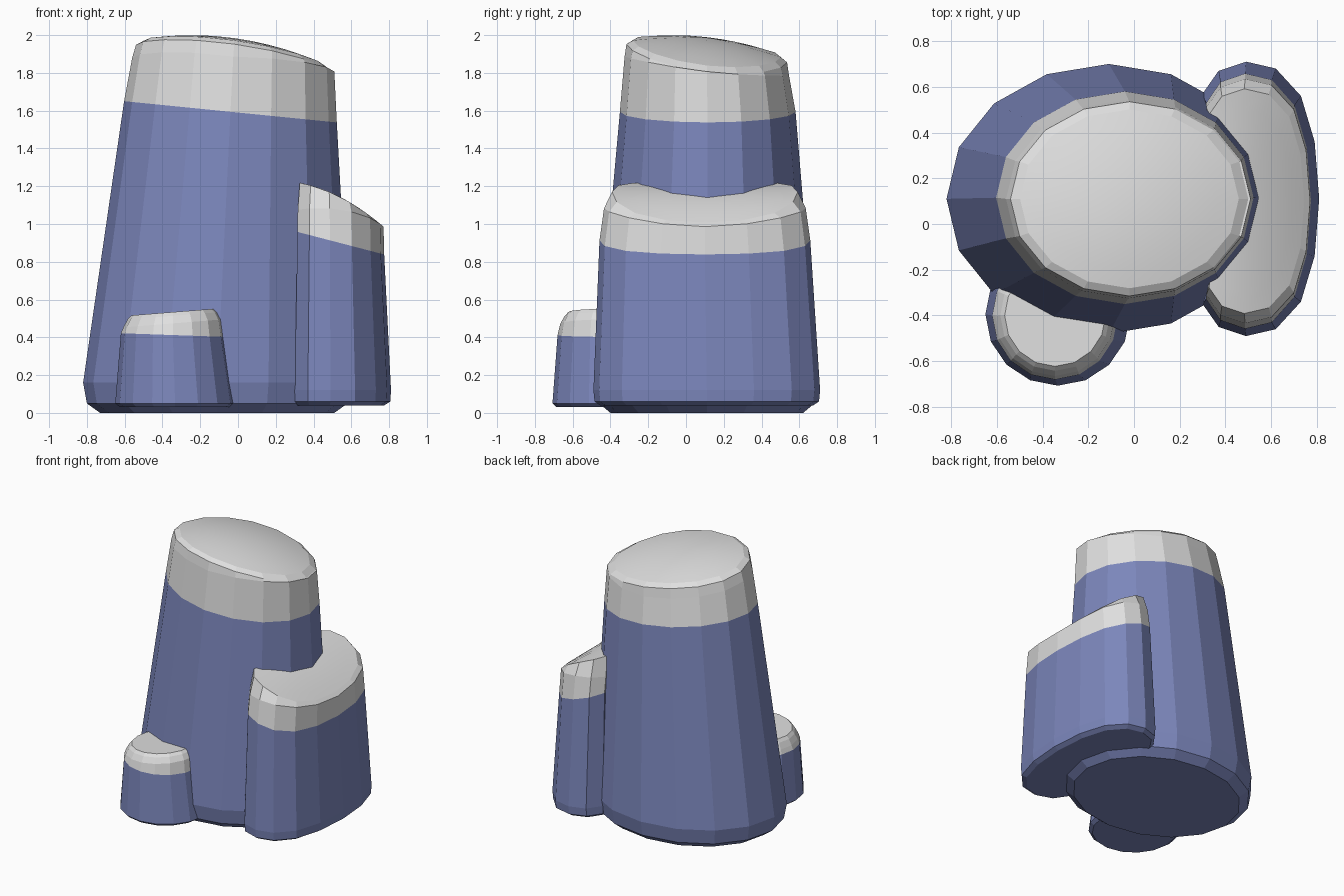
import bpy, bmesh
from math import cos, sin, tau

cube = bpy.data.objects.get("Cube")
if cube:
    bpy.data.objects.remove(cube)


def material(name, rgb):
    m = bpy.data.materials.new(name)
    m.use_nodes = True
    m.diffuse_color = (*rgb, 1)
    bsdf = next(n for n in m.node_tree.nodes if n.type == "BSDF_PRINCIPLED")
    bsdf.inputs["Base Color"].default_value = (*rgb, 1)
    return m


STONE = material("blue stone", (0.2, 0.24, 0.5))
SNOW = material("pale cap", (0.74, 0.74, 0.74))


def flat(z):
    return lambda x, y: z


def column(name, profile, rings, snow_ring, top):
    """Loft a profile through (cx, cy, sx, sy, height rule) rings, then dome it."""
    bm = bmesh.new()
    cx, cy, sx, sy, _ = rings[-1]
    dome = [(cx, cy, sx * k, sy * k, top) for k in (0.92, 0.75, 0.5, 0.25)]
    loops = []
    for ox, oy, kx, ky, height in rings + dome:
        points = [(ox + kx * u, oy + ky * v) for u, v in profile]
        loops.append([bm.verts.new((x, y, height(x, y))) for x, y in points])
    n = len(profile)
    bm.faces.new(loops[0][::-1])
    for level, (a, b) in enumerate(zip(loops, loops[1:])):
        for i in range(n):
            j = (i + 1) % n
            f = bm.faces.new((a[i], a[j], b[j], b[i]))
            f.material_index = int(level >= snow_ring)
            f.smooth = level >= len(rings)
    centre = bm.verts.new((cx, cy, top(cx, cy)))
    for i in range(n):
        f = bm.faces.new((loops[-1][i], loops[-1][(i + 1) % n], centre))
        f.material_index = 1
        f.smooth = True
    mesh = bpy.data.meshes.new(name)
    bm.to_mesh(mesh)
    bm.free()
    mesh.materials.append(STONE)
    mesh.materials.append(SNOW)
    obj = bpy.data.objects.new(name, mesh)
    bpy.context.collection.objects.link(obj)
    return obj


circle = [(cos(tau * i / 16), sin(tau * i / 16)) for i in range(16)]


# Tall leaning column
def tall_top(x, y):
    return 2.0 - 0.3 * (x + 0.25) ** 2 - 0.3 * (y + 0.08) ** 2


column("tall_column", circle, [
    (-0.11, 0.11, 0.62, 0.51, flat(0.0)),
    (-0.11, 0.11, 0.69, 0.57, flat(0.05)),
    (-0.11, 0.11, 0.71, 0.59, flat(0.16)),
    (-0.04, 0.115, 0.563, 0.465, lambda x, y: 1.59 - 0.1 * x),
    (-0.025, 0.11, 0.535, 0.435, lambda x, y: tall_top(x, y) - 0.08 + 0.14 * max(0, x)),
    (-0.02, 0.11, 0.52, 0.425, lambda x, y: tall_top(x, y) - 0.015),
], 3, tall_top)


# Half-round column wrapped against the tall one
def side_top(x, y):
    t = x - 0.4
    return 1.2 - 0.3 * t - 0.75 * t * t


half = [(0.36, 0), (0.34, 0.25), (0.28, 0.45), (0.17, 0.57), (0.04, 0.6),
        (-0.08, 0.56), (-0.15, 0.46), (-0.12, 0.3)]
side_profile = half + [(u, -v) for u, v in reversed(half[1:])]
column("side_column", side_profile, [
    (0.45, 0.11, 0.9, 0.94, flat(0.04)),
    (0.45, 0.11, 0.99, 0.99, flat(0.06)),
    (0.45, 0.11, 1, 1, flat(0.12)),
    (0.45, 0.1, 0.9, 0.93, lambda x, y: 1.04 - 0.26 * x),
    (0.45, 0.1, 0.89, 0.89, lambda x, y: side_top(x, y) - 0.35 * max(0, 0.73 - x)),
], 3, side_top)


# Small stump at the front
def stump_top(x, y):
    return 0.535 + 0.08 * (x + 0.33)


column("front_stump", circle, [
    (-0.333, -0.395, 0.29, 0.29, flat(0.03)),
    (-0.333, -0.395, 0.317, 0.312, flat(0.05)),
    (-0.345, -0.4, 0.275, 0.28, lambda x, y: 0.4 - 0.035 * x),
    (-0.345, -0.4, 0.262, 0.265, lambda x, y: stump_top(x, y) - 0.06),
    (-0.345, -0.4, 0.24, 0.242, lambda x, y: stump_top(x, y) - 0.02),
], 2, stump_top)
